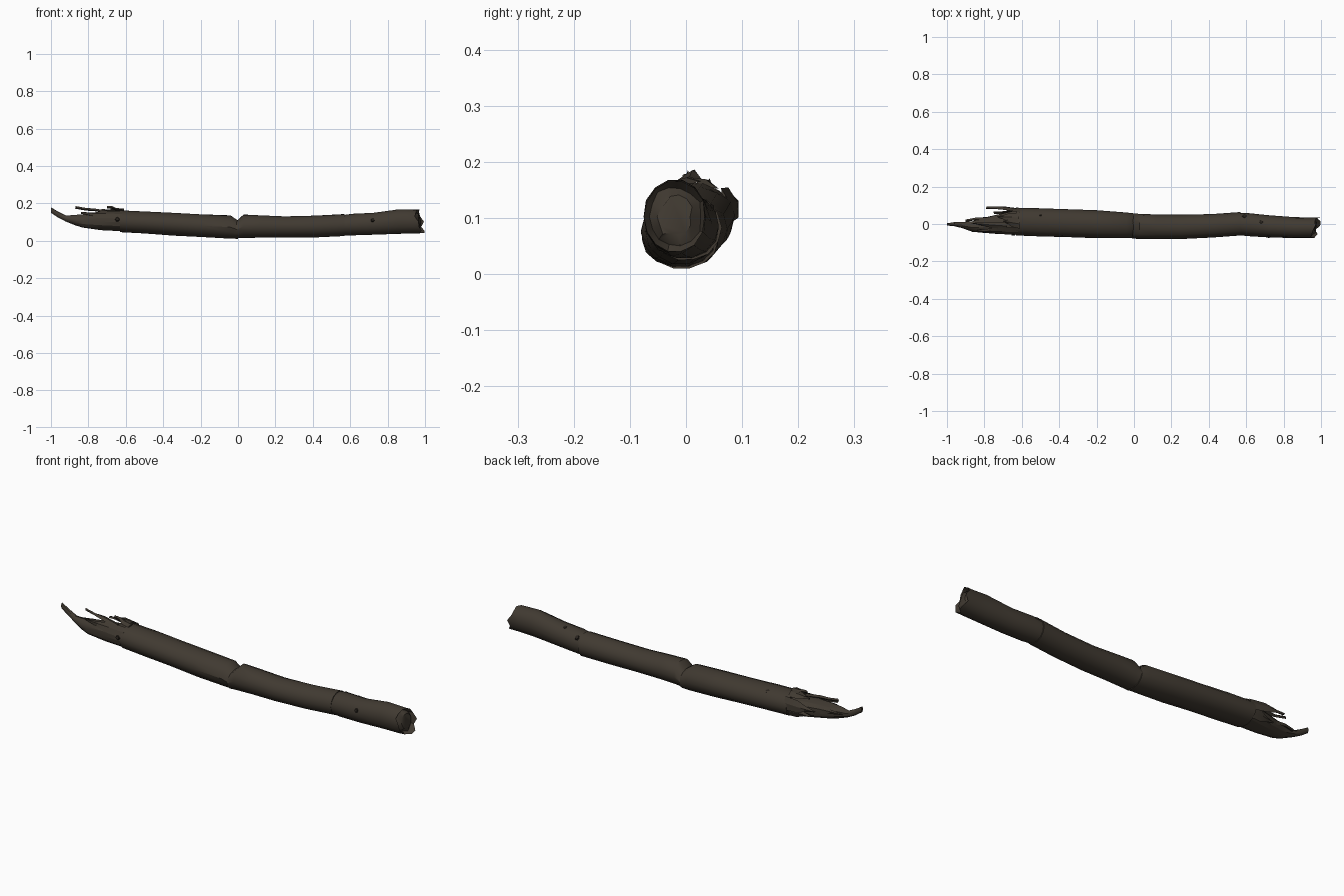
import bpy, bmesh, math, random
from mathutils import Vector

random.seed(4)
if "Cube" in bpy.data.objects:
    bpy.data.objects.remove(bpy.data.objects["Cube"], do_unlink=True)


def material(name, color):
    m = bpy.data.materials.new(name)
    m.use_nodes = True
    m.diffuse_color = (*color, 1)
    bsdf = next(n for n in m.node_tree.nodes if n.type == 'BSDF_PRINCIPLED')
    bsdf.inputs["Base Color"].default_value = (*color, 1)
    bsdf.inputs["Roughness"].default_value = 0.9
    return m


BARK = material("dark brown bark", (0.052, 0.042, 0.031))
DARK = material("shadowed wood", (0.02, 0.016, 0.012))
SIDES = 14


def finish(name, bm, mats, angle=35):
    bmesh.ops.recalc_face_normals(bm, faces=bm.faces)
    mesh = bpy.data.meshes.new(name)
    bm.to_mesh(mesh)
    bm.free()
    ob = bpy.data.objects.new(name, mesh)
    bpy.context.collection.objects.link(ob)
    for m in mats:
        mesh.materials.append(m)
    bpy.ops.object.select_all(action='DESELECT')
    ob.select_set(True)
    bpy.context.view_layer.objects.active = ob
    bpy.ops.object.shade_smooth_by_angle(angle=math.radians(angle))
    return ob


def ring(bm, station, rough, slant=(0, 0), jag=0, scale=1):
    """Irregular oval ring; station is x, y max, y min, z max, z min."""
    x, y1, y0, z1, z0 = station
    verts = []
    for i in range(SIDES):
        a = math.tau * i / SIDES
        c, s = math.cos(a), math.sin(a)
        k = scale * (1 + random.uniform(-rough, rough))
        verts.append(bm.verts.new((
            x + slant[0] * c + slant[1] * s + random.uniform(-jag, jag),
            (y1 + y0) / 2 + c * k * (y1 - y0) / 2,
            (z1 + z0) / 2 + s * k * (z1 - z0) / 2)))
    return verts


def bridge(bm, a, b):
    for i in range(SIDES):
        j = (i + 1) % SIDES
        bm.faces.new((a[i], a[j], b[j], b[i]))


def loft(name, stations, rough=0.02, broken=False, angle=35):
    bm = bmesh.new()
    rings = [ring(bm, s, rough) for s in stations]
    if broken:
        # Ragged rim, recessed lip and faceted heartwood
        x, *box = stations[-1]
        rings.append(ring(bm, (x + 0.03, *box), 0.03, (0.015, -0.012), 0.012))
        rings.append(ring(bm, (x + 0.012, *box), 0.08, (0.012, -0.012), 0.006, 0.85))
        rings.append(ring(bm, (x + 0.03, *box), 0.15, (0.006, -0.006), 0.004, 0.55))
    for a, b in zip(rings, rings[1:]):
        bridge(bm, a, b)
    bm.faces.new(rings[0])
    bm.faces.new(rings[-1])
    return finish(name, bm, [BARK], angle)


def shard(name, base, tip, width, thick):
    """Pointed splinter lying along the trunk."""
    base, tip = Vector(base), Vector(tip)
    along = tip - base
    side = Vector((0, *width)).normalized()
    out = along.cross(side).normalized() * thick
    side *= Vector((0, *width)).length / 2
    bm = bmesh.new()
    rows = []
    for t, w in ((0, 1), (0.45, 0.9), (0.7, 0.45), (1, 0.08)):
        p = base + along * t + out * random.uniform(-0.5, 0.5)
        rows.append([bm.verts.new(p + side * w * u + out * v)
                     for u, v in ((-1, 0), (0, 0.6), (1, 0), (0, -0.6))])
    for a, b in zip(rows, rows[1:]):
        for i in range(4):
            j = (i + 1) % 4
            bm.faces.new((a[i], a[j], b[j], b[i]))
    bm.faces.new(rows[0])
    bm.faces.new(rows[-1])
    return finish(name, bm, [BARK], 20)


def knot(name, location, normal, size):
    """Small flat branch scar set into the bark."""
    bm = bmesh.new()
    bmesh.ops.create_cone(bm, cap_ends=True, segments=7, radius1=size,
                          radius2=size * 0.7, depth=0.008)
    ob = finish(name, bm, [DARK])
    ob.location = location
    ob.rotation_euler = Vector(normal).to_track_quat('Z', 'Y').to_euler()


# Trunk sections, meeting at shallow cracks
loft("trunk_left", [
    (-0.63, 0.088, -0.062, 0.163, 0.045), (-0.5, 0.084, -0.066, 0.157, 0.037),
    (-0.35, 0.079, -0.071, 0.150, 0.027), (-0.2, 0.074, -0.075, 0.143, 0.018),
    (-0.04, 0.062, -0.075, 0.136, 0.009), (0.0, 0.056, -0.072, 0.108, 0.010)])
loft("trunk_middle", [
    (-0.01, 0.056, -0.077, 0.105, 0.013), (0.03, 0.054, -0.079, 0.141, 0.013),
    (0.12, 0.050, -0.080, 0.138, 0.015), (0.25, 0.049, -0.080, 0.131, 0.017),
    (0.42, 0.054, -0.072, 0.135, 0.017), (0.57, 0.063, -0.062, 0.143, 0.024)])
loft("trunk_right", [
    (0.56, 0.059, -0.058, 0.139, 0.027), (0.61, 0.058, -0.064, 0.145, 0.027),
    (0.72, 0.046, -0.071, 0.149, 0.031), (0.86, 0.037, -0.076, 0.169, 0.036),
    (0.94, 0.035, -0.076, 0.167, 0.038)], broken=True)

# Splintered end, curling up to a point
loft("splintered_end", [
    (-0.61, 0.080, -0.059, 0.150, 0.048), (-0.73, 0.052, -0.056, 0.148, 0.056),
    (-0.83, 0.028, -0.047, 0.140, 0.070), (-0.865, 0.015, -0.040, 0.138, 0.082),
    (-0.92, 0.012, -0.022, 0.135, 0.102), (-0.96, 0.010, -0.012, 0.155, 0.122),
    (-1.0, 0.004, -0.008, 0.180, 0.150)], rough=0.07, angle=25)

# Torn bark strips around the break
for i, (base, tip, width) in enumerate([
        ((-0.61, 0.078, 0.125), (-0.79, 0.088, 0.13), (0.02, -0.06)),
        ((-0.62, 0.03, 0.157), (-0.73, 0.04, 0.165), (0.05, -0.02)),
        ((-0.61, 0.0, 0.165), (-0.70, 0.015, 0.182), (0.05, 0.0)),
        ((-0.68, -0.01, 0.148), (-0.87, 0.005, 0.175), (0.035, 0.005)),
        ((-0.61, 0.075, 0.09), (-0.75, 0.06, 0.085), (0.01, 0.06)),
        ((-0.62, -0.04, 0.14), (-0.84, -0.035, 0.147), (0.04, 0.04)),
        ((-0.70, 0.04, 0.12), (-0.90, 0.022, 0.12), (0.02, -0.04))]):
    shard(f"bark_splinter_{i + 1}", base, tip, width, 0.012)

# Branch scars
knot("knot_front_right", (0.72, -0.068, 0.11), (0, -1, 0.3), 0.011)
knot("knot_front_left", (-0.645, -0.056, 0.115), (0, -1, 0.2), 0.013)
knot("knot_top_right", (0.68, 0.01, 0.141), (0, 0.4, 1), 0.012)
knot("knot_back_right", (0.59, 0.041, 0.124), (0, 0.8, 1), 0.014)
knot("knot_back_left", (-0.5, 0.05, 0.143), (0, 0.6, 1), 0.014)
